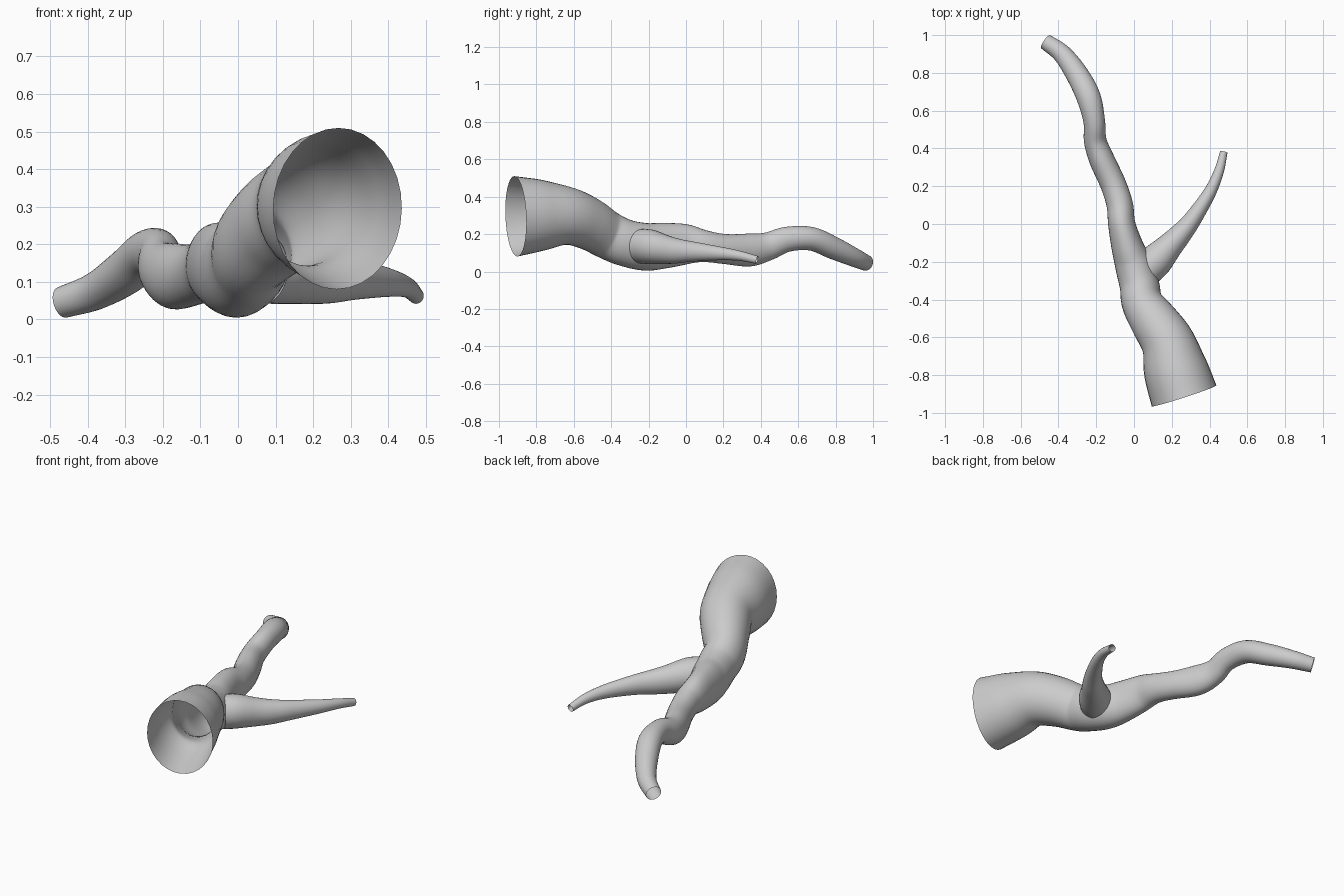
import bpy, bmesh, math
from mathutils import Vector

if "Cube" in bpy.data.objects:
    bpy.data.objects.remove(bpy.data.objects["Cube"])

SIDES = 32
STEPS = 5


def spline(a, b, c, d, t):
    # Catmull-Rom blend of position and radii together
    return [0.5 * (2 * q + (r - p) * t + (2 * p - 5 * q + 4 * r - s) * t * t
                   + (3 * q - p - 3 * r + s) * t ** 3) for p, q, r, s in zip(a, b, c, d)]


def limb(name, pts):
    # open tube through (x, y, z, side radius, vertical radius) stations
    ext = [[2 * a - b for a, b in zip(pts[0], pts[1])]] + [list(p) for p in pts]
    ext.append([2 * a - b for a, b in zip(pts[-1], pts[-2])])
    path = [spline(*ext[i:i + 4], k / STEPS) for i in range(len(pts) - 1) for k in range(STEPS)]
    path.append(list(pts[-1]))
    bm = bmesh.new()
    rings = []
    for i, p in enumerate(path):
        a, b = path[max(i - 1, 0)], path[min(i + 1, len(path) - 1)]
        tangent = (Vector(b[:3]) - Vector(a[:3])).normalized()
        side = tangent.cross(Vector((0, 0, 1))).normalized()
        up = side.cross(tangent)
        rings.append([bm.verts.new(Vector(p[:3]) + side * p[3] * math.cos(w) + up * p[4] * math.sin(w))
                      for w in (2 * math.pi * k / SIDES for k in range(SIDES))])
    for r, s in zip(rings, rings[1:]):
        for k in range(SIDES):
            n = (k + 1) % SIDES
            f = bm.faces.new((r[n], r[k], s[k], s[n]))
            f.smooth = True
    bm.faces.ensure_lookup_table()
    bm.normal_update()
    # face outward
    f = bm.faces[0]
    if f.normal.dot(f.calc_center_median() - Vector(path[0][:3])) < 0:
        bmesh.ops.reverse_faces(bm, faces=bm.faces[:])
    mesh = bpy.data.meshes.new(name)
    bm.to_mesh(mesh)
    bm.free()
    bpy.context.collection.objects.link(bpy.data.objects.new(name, mesh))


# winding main branch, wide open end to narrow tip
limb("main_branch", [
    (.265, -.91, .295, .18, .215), (.22, -.77, .30, .17, .19),
    (.18, -.63, .295, .143, .155), (.11, -.52, .255, .128, .14),
    (.045, -.42, .195, .11, .128), (.03, -.33, .155, .105, .125),
    (0, -.22, .132, .10, .127), (-.035, -.12, .138, .085, .122),
    (-.065, 0, .145, .072, .108), (-.075, .10, .135, .07, .085),
    (-.11, .21, .12, .068, .08), (-.17, .34, .115, .067, .088),
    (-.205, .44, .135, .06, .075), (-.21, .54, .172, .057, .067),
    (-.24, .67, .175, .064, .063), (-.30, .79, .125, .06, .06),
    (-.38, .90, .075, .05, .05), (-.468, .965, .045, .042, .042)])

# tapering side branch rooted in the main one
limb("side_branch", [
    (.07, -.24, .135, .088, .092), (.12, -.19, .132, .088, .092),
    (.19, -.115, .118, .07, .078), (.25, -.05, .11, .058, .067),
    (.31, .025, .107, .047, .055), (.40, .165, .098, .034, .038),
    (.45, .28, .085, .026, .027), (.475, .38, .062, .02, .021)])
